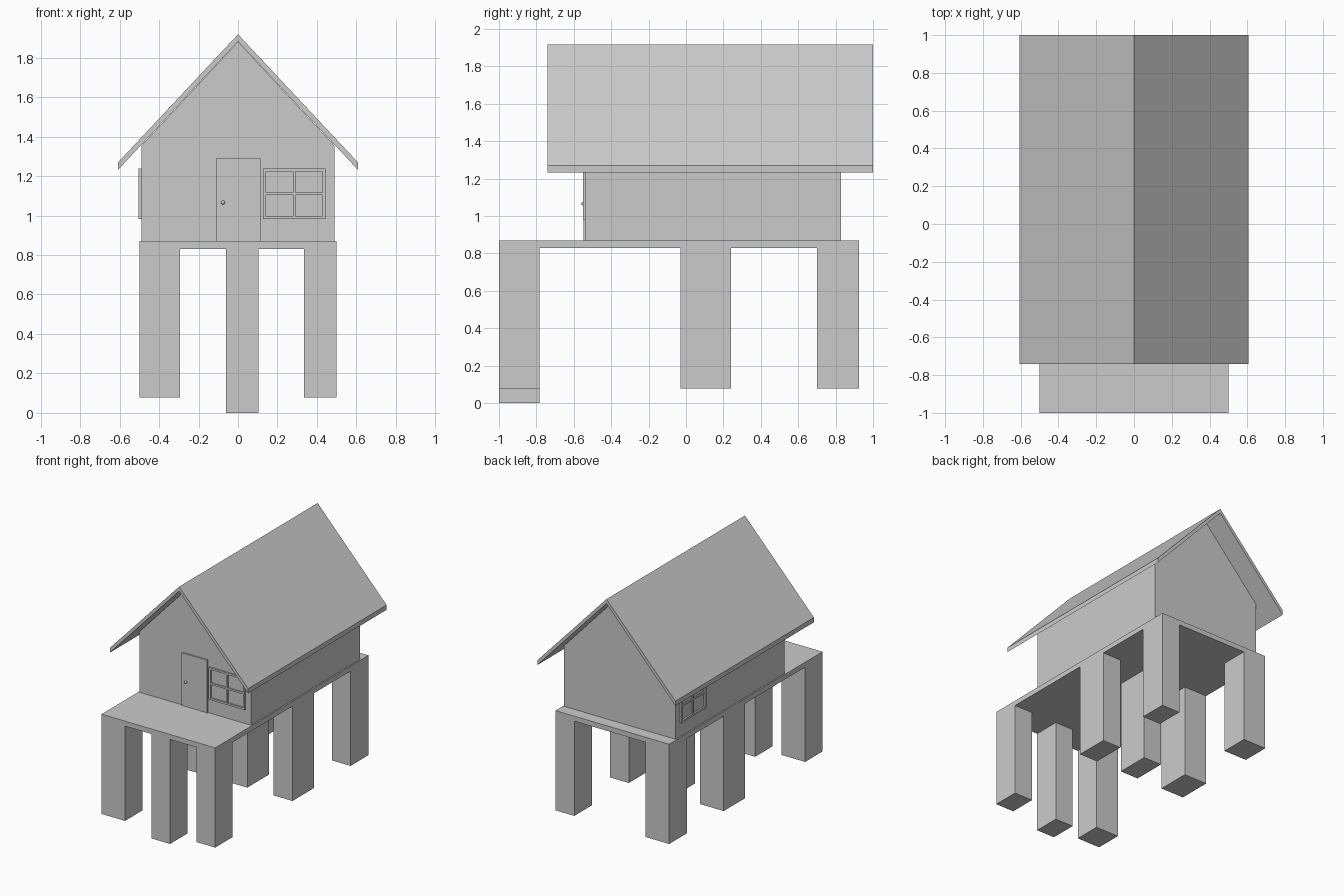
import bpy, bmesh
from mathutils import Matrix, Vector

if "Cube" in bpy.data.objects:
    bpy.data.objects.remove(bpy.data.objects["Cube"])


def add_object(name, bm):
    bmesh.ops.recalc_face_normals(bm, faces=bm.faces)
    mesh = bpy.data.meshes.new(name)
    bm.to_mesh(mesh)
    bm.free()
    obj = bpy.data.objects.new(name, mesh)
    bpy.context.collection.objects.link(obj)
    return obj


def add_box(bm, x, y, z):
    """Add a box given (min, max) on each axis."""
    size = Vector((x[1] - x[0], y[1] - y[0], z[1] - z[0]))
    mid = Vector((x[0] + x[1], y[0] + y[1], z[0] + z[1])) / 2
    bmesh.ops.create_cube(bm, size=1, matrix=Matrix.LocRotScale(mid, None, size))


def box(name, x, y, z):
    bm = bmesh.new()
    add_box(bm, x, y, z)
    return add_object(name, bm)


def prism(name, profile, y0, y1):
    """Extrude an x-z profile along y."""
    bm = bmesh.new()
    lower = [bm.verts.new((x, y0, z)) for x, z in profile]
    upper = [bm.verts.new((x, y1, z)) for x, z in profile]
    bm.faces.new(lower)
    bm.faces.new(upper[::-1])
    for i in range(len(profile)):
        j = (i + 1) % len(profile)
        bm.faces.new((lower[i], upper[i], upper[j], lower[j]))
    return add_object(name, bm)


def window(name):
    """Four-pane window centred on its own origin, facing -y."""
    w, h, t = 0.158, 0.128, 0.015
    bm = bmesh.new()
    front = (-0.013, 0.005)
    for s in (-1, 1):
        add_box(bm, sorted((s * w, s * (w - t))), front, (-h, h))
        add_box(bm, (t - w, w - t), front, sorted((s * h, s * (h - t))))
    add_box(bm, (-0.007, 0.007), (-0.009, 0.005), (t - h, h - t))
    for s in (-1, 1):
        add_box(bm, sorted((s * 0.007, s * (w - t))), (-0.009, 0.005), (-0.007, 0.007))
    return add_object(name, bm)


# Platform
box("platform", (-0.5, 0.5), (-1.0, 0.925), (0.83, 0.87))

# Stilts: three rows, the back row without a middle stilt
columns = {"left": (-0.5, -0.293), "middle": (-0.06, 0.103), "right": (0.335, 0.5)}
rows = {"front": (-1.0, -0.783), "centre": (-0.03, 0.24), "back": (0.70, 0.925)}
for row, y in rows.items():
    for col, x in columns.items():
        if (row, col) == ("back", "middle"):
            continue
        bottom = 0.0 if (row, col) == ("front", "middle") else 0.077
        box(f"{row}_{col}_stilt", x, y, (bottom, 0.83))

# Walls with gables
prism("walls", [(-0.49, 0.87), (0.49, 0.87), (0.49, 1.353), (0, 1.88), (-0.49, 1.353)], -0.537, 0.83)

# Roof
prism("roof", [(-0.607, 1.232), (0, 1.882), (0.607, 1.232), (0.607, 1.27), (0, 1.918), (-0.607, 1.27)],
      -0.74, 1.0)

# Door with thin frame and knob
box("door", (-0.105, 0.107), (-0.545, -0.53), (0.87, 1.283))
bm = bmesh.new()
add_box(bm, (-0.111, -0.105), (-0.548, -0.53), (0.87, 1.29))
add_box(bm, (0.107, 0.113), (-0.548, -0.53), (0.87, 1.29))
add_box(bm, (-0.105, 0.107), (-0.548, -0.53), (1.283, 1.29))
add_object("door_frame", bm)
bm = bmesh.new()
bmesh.ops.create_uvsphere(bm, u_segments=12, v_segments=8, radius=0.01,
                          matrix=Matrix.Translation((-0.076, -0.55, 1.066)))
add_object("door_knob", bm)

# Windows on the front and left walls
window("front_window").location = (0.285, -0.537, 1.11)
side = window("side_window")
side.rotation_euler.z = -1.5708
side.location = (-0.49, 0.62, 1.11)
